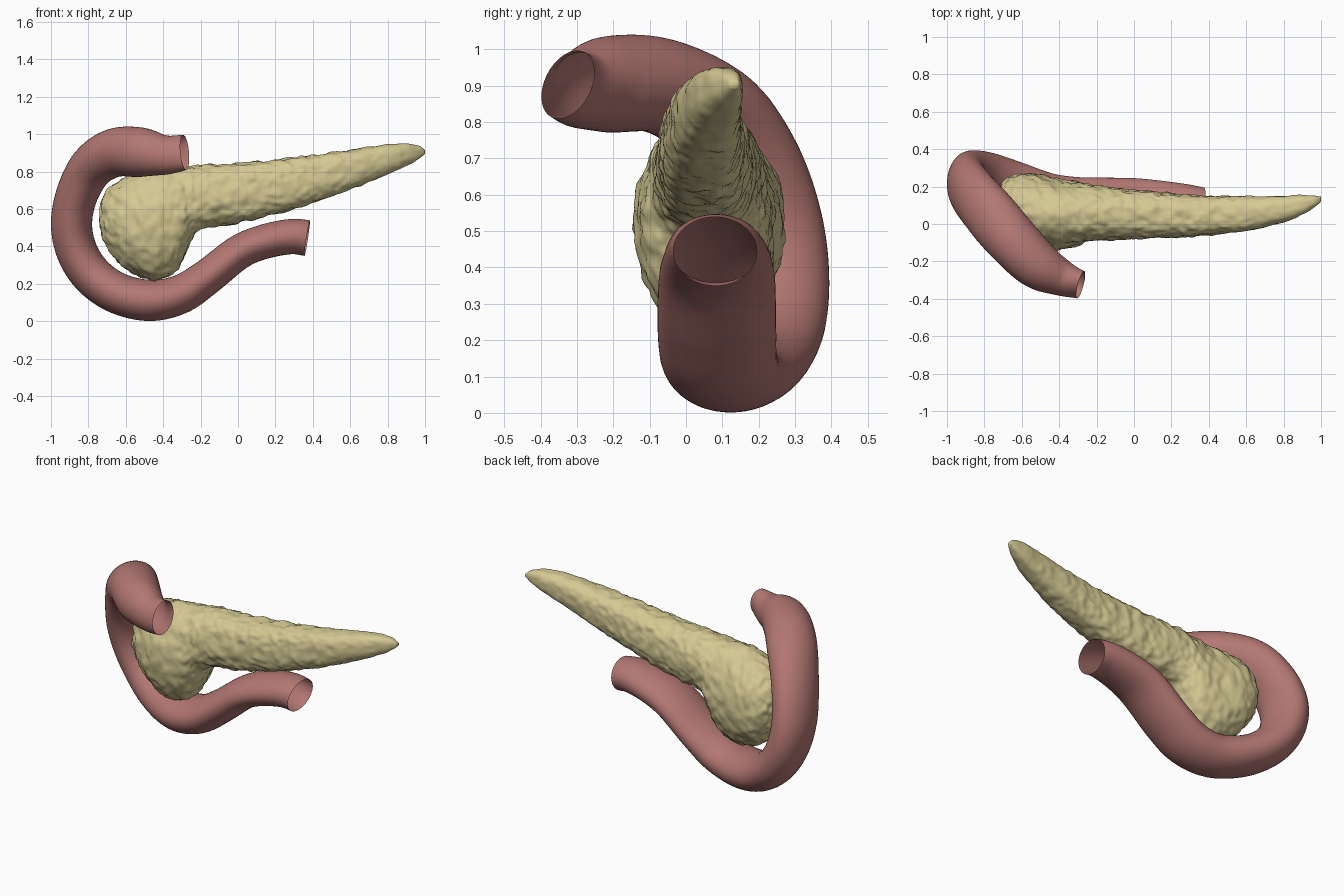
import bpy, bmesh, math
from mathutils import Vector, Matrix, noise

if "Cube" in bpy.data.objects:
    bpy.data.objects.remove(bpy.data.objects["Cube"])


def material(name, rgb):
    m = bpy.data.materials.new(name)
    m.diffuse_color = (*rgb, 1.0)
    m.use_nodes = True
    m.node_tree.nodes["Principled BSDF"].inputs["Base Color"].default_value = m.diffuse_color
    return m


def spline(rows, step):
    """Catmull-Rom through rows of numbers, sampled roughly every `step` units in x, y, z."""
    out = []
    for i in range(len(rows) - 1):
        p0, p1, p2, p3 = (rows[max(i - 1, 0)], rows[i], rows[i + 1], rows[min(i + 2, len(rows) - 1)])
        size = math.dist(p1[:3], p2[:3])
        n = max(5, int(size / step))
        for k in range(n):
            t = k / n
            out.append([0.5 * (2 * b + (c - a) * t + (2 * a - 5 * b + 4 * c - d) * t * t
                               + (3 * b - a - 3 * c + d) * t ** 3)
                        for a, b, c, d in zip(p0, p1, p2, p3)])
    out.append(list(rows[-1]))
    return out


def loft(name, rings, mat, capped=False, bump=None):
    bm = bmesh.new()
    loops = [[bm.verts.new(p) for p in ring] for ring in rings]
    n = len(loops[0])
    for a, b in zip(loops, loops[1:]):
        for j in range(n):
            k = (j + 1) % n
            bm.faces.new((a[j], a[k], b[k], b[j]))
    if capped:
        for ring in (loops[0], loops[-1]):
            centre = bm.verts.new(sum((v.co for v in ring), Vector()) / n)
            for j in range(n):
                bm.faces.new((ring[j], ring[(j + 1) % n], centre))
    bmesh.ops.recalc_face_normals(bm, faces=bm.faces)
    if bump:
        bm.normal_update()
        moves = [(v, v.normal * bump(v.co)) for v in bm.verts]
        for v, d in moves:
            v.co += d
    for f in bm.faces:
        f.smooth = True
    me = bpy.data.meshes.new(name)
    bm.to_mesh(me)
    bm.free()
    me.materials.append(mat)
    ob = bpy.data.objects.new(name, me)
    bpy.context.collection.objects.link(ob)
    return ob


# Duodenum: open C-shaped tube; rows are x, y, z, radius towards y, other radius
path = [
    (-0.285, -0.325, 0.903, 0.068, 0.100),
    (-0.39, -0.287, 0.888, 0.098, 0.106),
    (-0.52, -0.215, 0.903, 0.130, 0.132),
    (-0.66, -0.075, 0.90, 0.142, 0.130),
    (-0.78, 0.065, 0.825, 0.152, 0.120),
    (-0.86, 0.16, 0.68, 0.158, 0.112),
    (-0.89, 0.215, 0.52, 0.160, 0.110),
    (-0.86, 0.237, 0.37, 0.157, 0.110),
    (-0.775, 0.228, 0.24, 0.153, 0.110),
    (-0.64, 0.182, 0.148, 0.152, 0.110),
    (-0.47, 0.122, 0.111, 0.152, 0.110),
    (-0.31, 0.092, 0.143, 0.159, 0.104),
    (-0.17, 0.085, 0.232, 0.163, 0.096),
    (0.0, 0.085, 0.365, 0.160, 0.092),
    (0.13, 0.085, 0.422, 0.148, 0.092),
    (0.28, 0.083, 0.452, 0.130, 0.094),
    (0.37, 0.08, 0.444, 0.115, 0.096),
]
pts = spline(path, 0.018)
rings = []
for i, (x, y, z, ra, rb) in enumerate(pts):
    c = Vector((x, y, z))
    t = (Vector(pts[min(i + 1, len(pts) - 1)][:3]) - Vector(pts[max(i - 1, 0)][:3])).normalized()
    a = Vector((0, 1, 0))
    a = (a - t * a.dot(t)).normalized()
    # the flattened upper mouth leans over slightly
    a = Matrix.Rotation(0.5 * max(0.0, 1 - i / 16), 3, t) @ a
    b = t.cross(a)
    rings.append([c + a * ra * math.cos(u) + b * rb * math.sin(u)
                  for u in (2 * math.pi * j / 48 for j in range(48))])
loft("duodenum", rings, material("dusky pink", (0.45, 0.185, 0.17)))

# Pancreas: lumpy body lofted from upright slices; rows are x, top, bottom, front y, back y
slices = [
    (-0.738, 0.58, 0.52, 0.06, 0.12),
    (-0.72, 0.66, 0.44, 0.00, 0.19),
    (-0.68, 0.72, 0.36, -0.05, 0.24),
    (-0.60, 0.77, 0.28, -0.10, 0.272),
    (-0.50, 0.80, 0.23, -0.138, 0.262),
    (-0.42, 0.815, 0.225, -0.142, 0.245),
    (-0.34, 0.82, 0.26, -0.125, 0.23),
    (-0.28, 0.825, 0.36, -0.105, 0.22),
    (-0.24, 0.83, 0.455, -0.092, 0.21),
    (-0.18, 0.835, 0.495, -0.087, 0.20),
    (0.0, 0.842, 0.525, -0.077, 0.18),
    (0.30, 0.875, 0.60, -0.067, 0.155),
    (0.60, 0.915, 0.705, -0.036, 0.148),
    (0.80, 0.945, 0.785, 0.01, 0.15),
    (0.90, 0.95, 0.83, 0.05, 0.155),
    (0.97, 0.935, 0.87, 0.095, 0.15),
    (0.998, 0.915, 0.893, 0.12, 0.145),
]


def squared(v, e):
    return math.copysign(abs(v) ** e, v)


rings = []
for x, top, bot, y0, y1 in spline(slices, 0.012):
    # round head, slightly boxier body and tail
    e = 1 - 0.24 * min(1.0, max(0.0, (x + 0.4) / 0.5))
    rings.append([Vector((x, (y0 + y1) / 2 + (y1 - y0) / 2 * squared(math.cos(u), e),
                          (top + bot) / 2 + (top - bot) / 2 * squared(math.sin(u), e)))
                  for u in (2 * math.pi * (j + 0.5) / 90 for j in range(90))])


def lumps(p):
    fade = min(1.0, max(0.3, (1.05 - p.x) / 0.8))
    return fade * (0.010 * noise.noise(p * 17) + 0.008 * noise.noise(p * 34))


loft("pancreas", rings, material("pale yellow", (0.66, 0.58, 0.29)), capped=True, bump=lumps)
